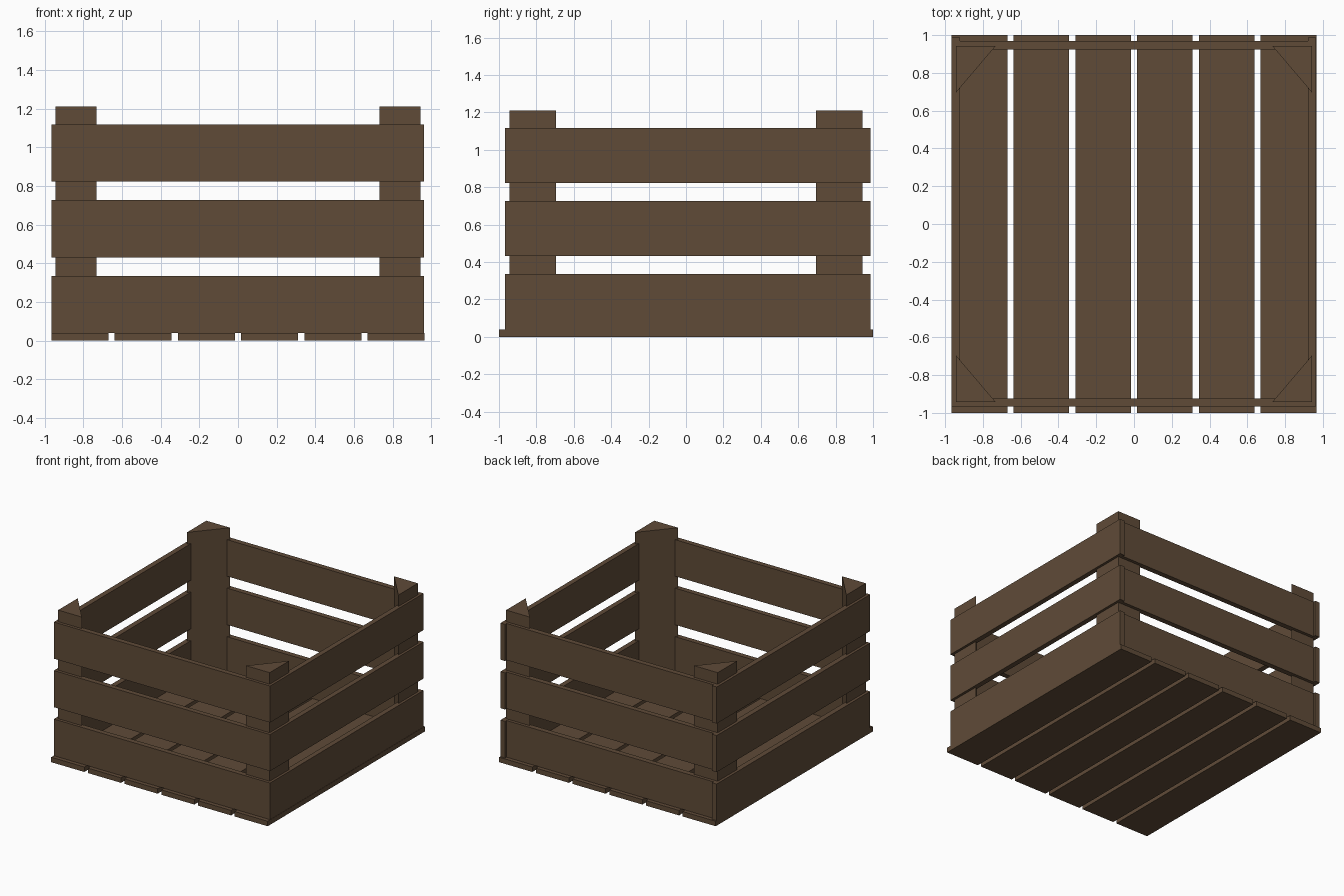
import bpy, bmesh

if "Cube" in bpy.data.objects:
    bpy.data.objects.remove(bpy.data.objects["Cube"])

wood = bpy.data.materials.new("brown_wood")
wood.diffuse_color = (0.115, 0.07, 0.039, 1)
wood.use_nodes = True
wood.node_tree.nodes["Principled BSDF"].inputs["Base Color"].default_value = wood.diffuse_color


def prism(name, outline, z0, z1):
    """Extrude a flat xy outline from z0 to z1."""
    bm = bmesh.new()
    face = bm.faces.new([bm.verts.new((x, y, z0)) for x, y in outline])
    ext = bmesh.ops.extrude_face_region(bm, geom=[face])
    for v in ext["geom"]:
        if isinstance(v, bmesh.types.BMVert):
            v.co.z = z1
    bmesh.ops.recalc_face_normals(bm, faces=bm.faces)
    mesh = bpy.data.meshes.new(name)
    bm.to_mesh(mesh)
    bm.free()
    mesh.materials.append(wood)
    obj = bpy.data.objects.new(name, mesh)
    bpy.context.collection.objects.link(obj)
    return obj


def board(name, x0, x1, y0, y1, z0, z1):
    return prism(name, [(x0, y0), (x1, y0), (x1, y1), (x0, y1)], z0, z1)


# Floor slats
for i in range(6):
    x = -0.965 + i * 0.327
    board(f"floor_slat_{i + 1}", x, x + 0.295, -1, 1, 0, 0.04)

# Wall boards, three tiers
for i in range(3):
    z0 = 0.04 + i * 0.391
    z1 = z0 + 0.295
    board(f"front_board_{i + 1}", -0.965, 0.963, -0.967, -0.925, z0, z1)
    board(f"back_board_{i + 1}", -0.922, 0.922, 0.925, 0.968, z0, z1)
    board(f"left_board_{i + 1}", -0.965, -0.922, -0.925, 0.987, z0, z1)
    board(f"right_board_{i + 1}", 0.922, 0.963, -0.925, 0.987, z0, z1)

# Triangular corner posts
for sx, side in ((-1, "left"), (1, "right")):
    for sy, end in ((-1, "front"), (1, "back")):
        prism(f"{end}_{side}_post",
              [(sx * 0.943, sy * 0.943), (sx * 0.732, sy * 0.943), (sx * 0.943, sy * 0.695)],
              0.04, 1.21)
